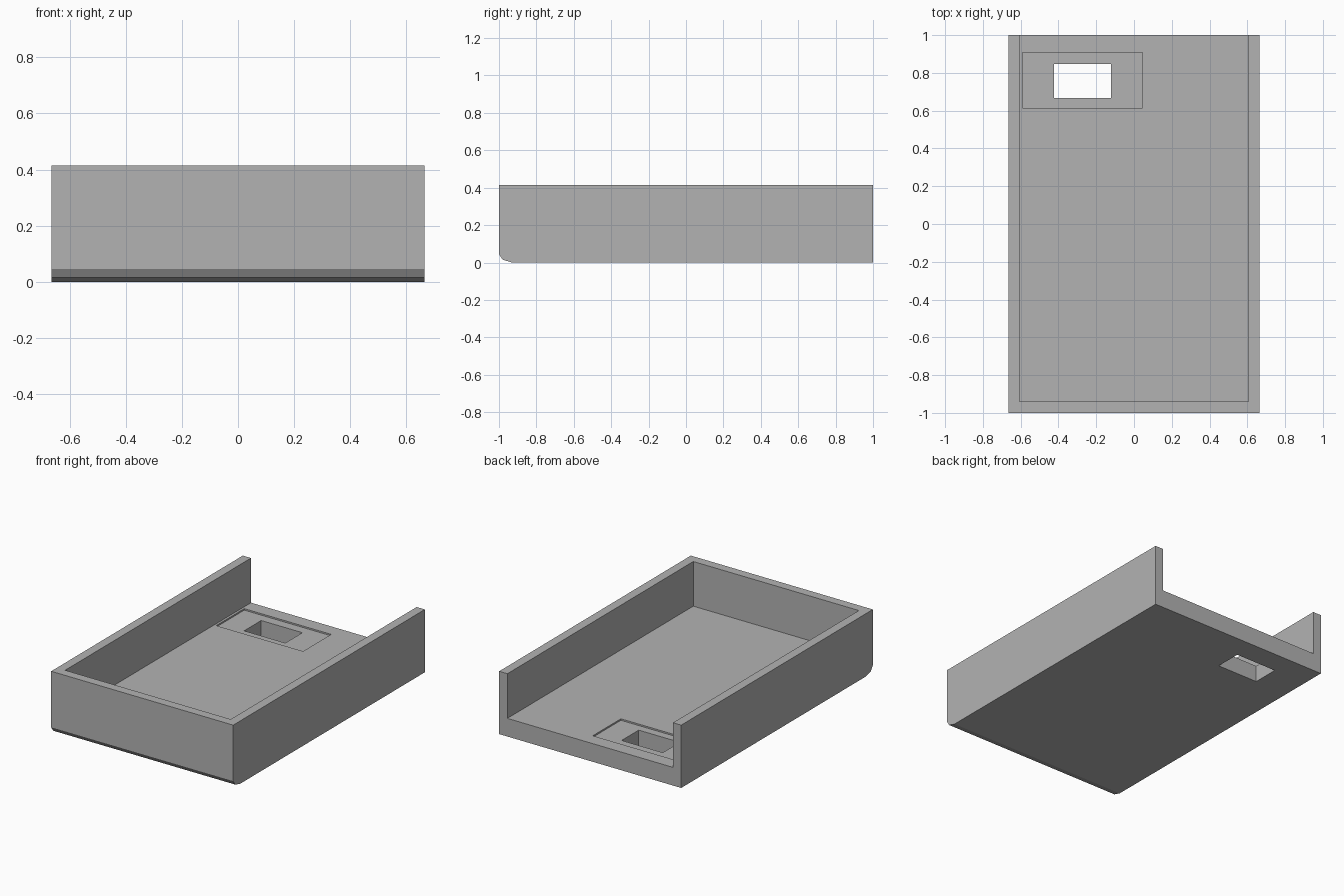
import bpy, bmesh
from mathutils import Vector

cube = bpy.data.objects.get("Cube")
if cube:
    bpy.data.objects.remove(cube, do_unlink=True)

HALF_W, HEIGHT = 0.665, 0.415
WALL, FLOOR = 0.06, 0.12

grey = bpy.data.materials.new("plain_grey")
grey.use_nodes = True
colour = (0.45, 0.45, 0.45, 1)
grey.diffuse_color = colour
grey.node_tree.nodes["Principled BSDF"].inputs["Base Color"].default_value = colour


def add_object(name, bm):
    bmesh.ops.recalc_face_normals(bm, faces=bm.faces)
    mesh = bpy.data.meshes.new(name)
    bm.to_mesh(mesh)
    bm.free()
    mesh.materials.append(grey)
    obj = bpy.data.objects.new(name, mesh)
    bpy.context.collection.objects.link(obj)
    return obj


def box(name, low, high):
    low, high = Vector(low), Vector(high)
    bm = bmesh.new()
    bmesh.ops.create_cube(bm, size=1)
    bmesh.ops.scale(bm, vec=high - low, verts=bm.verts)
    bmesh.ops.translate(bm, vec=(low + high) / 2, verts=bm.verts)
    return add_object(name, bm)


def cut(target, cutter):
    mod = target.modifiers.new("cut", 'BOOLEAN')
    mod.operation = 'DIFFERENCE'
    mod.solver = 'EXACT'
    mod.object = cutter
    bpy.context.view_layer.objects.active = target
    bpy.ops.object.modifier_apply(modifier=mod.name)
    bpy.data.objects.remove(cutter, do_unlink=True)


# Outer block: side profile with an eased front lower edge, extruded across
profile = [(-1, HEIGHT), (-1, 0.045), (-0.98, 0.015), (-0.93, 0), (1, 0), (1, HEIGHT)]
bm = bmesh.new()
side = bm.faces.new([bm.verts.new((-HALF_W, y, z)) for y, z in profile])
grown = bmesh.ops.extrude_face_region(bm, geom=[side])
bmesh.ops.translate(bm, vec=(2 * HALF_W, 0, 0),
                    verts=[v for v in grown["geom"] if isinstance(v, bmesh.types.BMVert)])
tray = add_object("open_tray", bm)

# Inner space, open at the top and the back
inner = HALF_W - WALL
cut(tray, box("inner_cutter", (-inner, -1 + WALL, FLOOR), (inner, 1.2, 1)))

# Shallow recess in the floor, and the slot through it
cut(tray, box("recess_cutter", (-0.59, 0.615, FLOOR - 0.01), (0.045, 0.908, 0.3)))
cut(tray, box("slot_cutter", (-0.423, 0.668, -0.2), (-0.122, 0.846, 0.3)))
